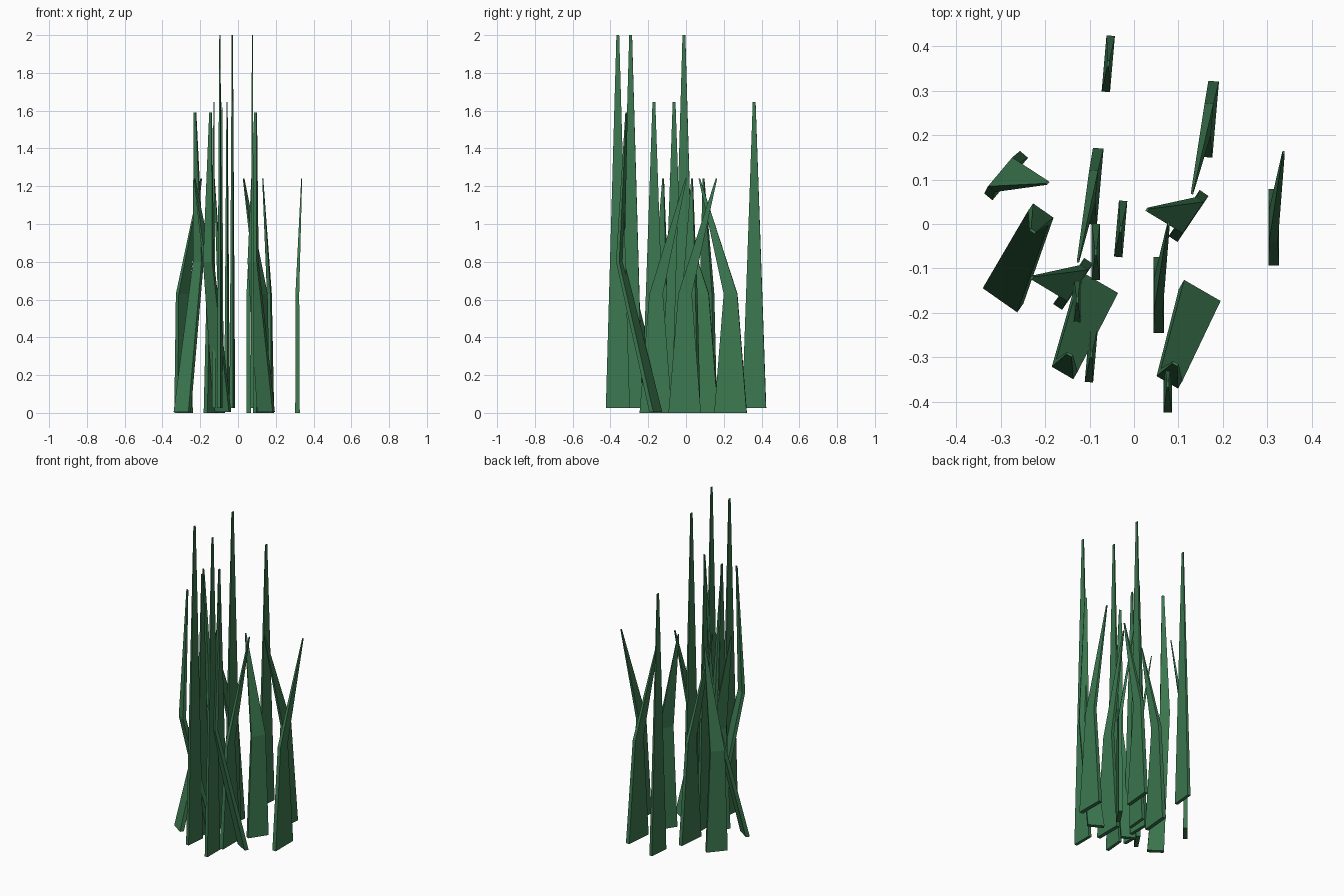
import bpy, bmesh, math
from mathutils import Vector

green = bpy.data.materials.new("grass_green")
green.diffuse_color = (0.045, 0.19, 0.08, 1)


def blade(name, angle, rings):
    """Loft a flat blade through rings of (x, y, z, width, thickness)."""
    a = math.radians(angle)
    u = Vector((math.cos(a), math.sin(a), 0))
    v = Vector((-math.sin(a), math.cos(a), 0))
    bm = bmesh.new()
    loops = []
    for x, y, z, w, t in rings:
        c = Vector((x, y, z))
        loops.append([bm.verts.new(c + u * w / 2 * i + v * t / 2 * j)
                      for i, j in ((-1, -1), (1, -1), (1, 1), (-1, 1))])
    for lo, hi in zip(loops, loops[1:]):
        for k in range(4):
            n = (k + 1) % 4
            bm.faces.new((lo[k], lo[n], hi[n], hi[k]))
    bm.faces.new(loops[0][::-1])
    bm.faces.new(loops[-1])
    bmesh.ops.recalc_face_normals(bm, faces=bm.faces)
    mesh = bpy.data.meshes.new(name)
    bm.to_mesh(mesh)
    bm.free()
    mesh.materials.append(green)
    bpy.context.collection.objects.link(bpy.data.objects.new(name, mesh))


# Tall upright blades: x, y, height, angle
for i, (x, y, h, ang) in enumerate([
        (0.076, -0.361, 2.0, 90), (-0.096, -0.293, 2.0, 85),
        (-0.03, -0.011, 2.0, 85), (-0.128, -0.17, 1.645, 90),
        (-0.086, -0.063, 1.645, 90), (-0.058, 0.361, 1.645, 85)]):
    blade(f"upright_blade_{i + 1}", ang,
          [(x, y, 0.025, 0.127, 0.019), (x, y, h, 0.015, 0.005)])

# Short blades whose upper half leans over sideways or along their width:
# x, y, angle, base width, bend width, bend offset, tip offset
for i, (x, y, ang, w0, w1, bend, tip) in enumerate([
        (-0.288, 0.109, 50, 0.125, 0.085, (-0.006, 0.002), (0.093, -0.016)),
        (0.123, 0.018, 56, 0.125, 0.085, (0.002, 0.002), (-0.093, 0.014)),
        (-0.137, -0.135, 56, 0.125, 0.085, (0.002, 0.002), (-0.093, 0.014)),
        (0.315, -0.007, 90, 0.172, 0.072, (-0.001, 0.002), (0.022, 0.168)),
        (0.056, -0.16, 90, 0.172, 0.072, (-0.001, 0.002), (0.022, 0.160)),
        (0.172, 0.236, 85, 0.172, 0.072, (-0.006, 0.0), (-0.041, -0.165)),
        (-0.088, 0.085, 85, 0.172, 0.072, (-0.006, 0.0), (-0.038, -0.168))]):
    blade(f"short_blade_{i + 1}", ang,
          [(x, y, 0.0, w0, 0.024),
           (x + bend[0], y + bend[1], 0.63, w1, 0.02),
           (x + tip[0], y + tip[1], 1.24, 0.008, 0.005)])

# Slanted blades that lean one way, then fold back: base, bend, tip, angle
for i, (base, bend, tip, ang) in enumerate([
        ((-0.295, -0.162), (-0.21, 0.022), (-0.228, -0.016), -35),
        ((-0.083, -0.142), (-0.156, -0.327), (-0.145, -0.294), -30),
        ((0.148, -0.160), (0.080, -0.348), (0.093, -0.315), -30)]):
    blade(f"folded_blade_{i + 1}", ang,
          [(*base, 0.005, 0.095, 0.024), (*bend, 0.80, 0.056, 0.02),
           (*tip, 1.59, 0.014, 0.006)])
